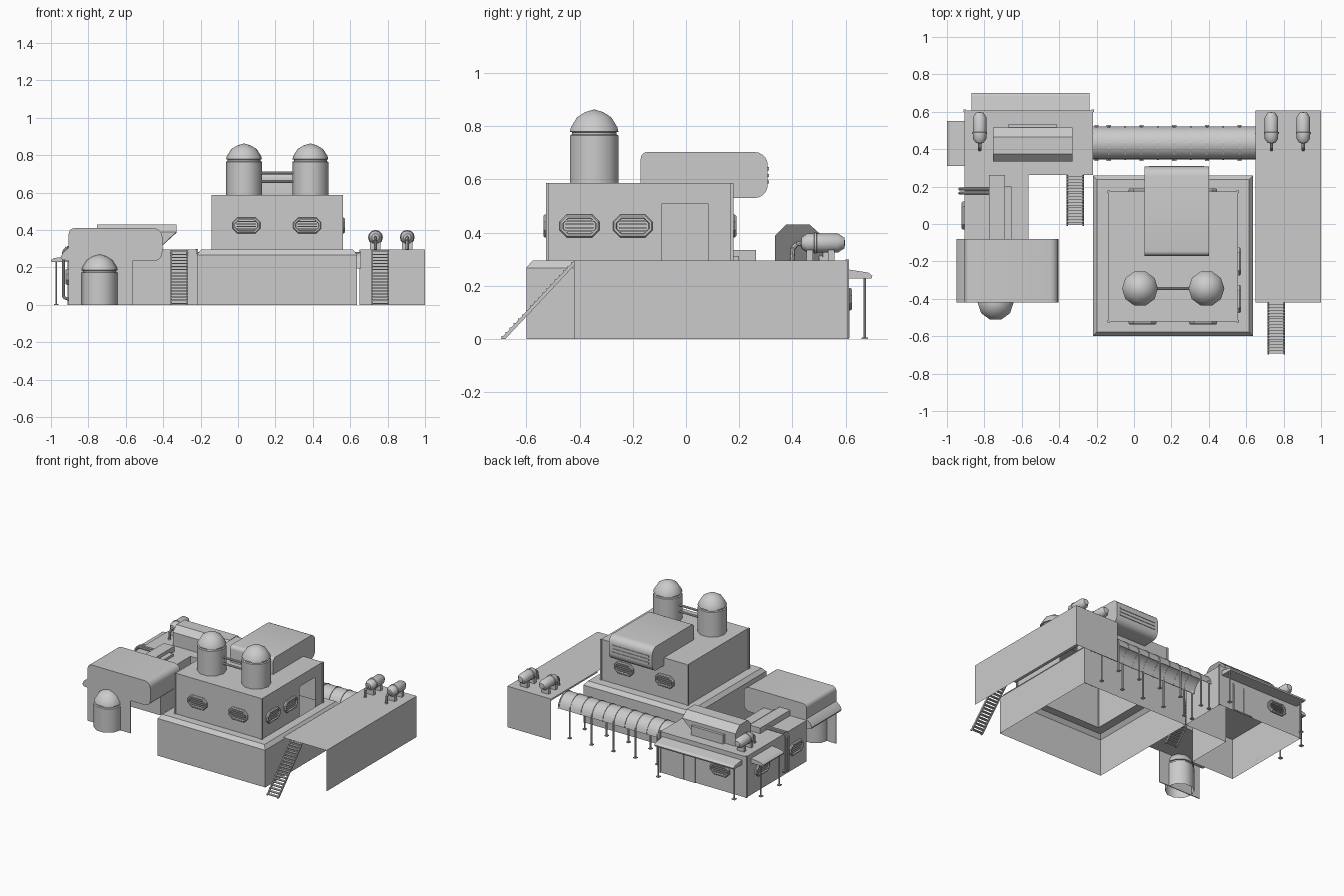
import bpy, bmesh, math
from mathutils import Vector, Matrix

if "Cube" in bpy.data.objects:
    bpy.data.objects.remove(bpy.data.objects["Cube"])


def finish(name, bm, mat=None, smooth=False):
    bmesh.ops.recalc_face_normals(bm, faces=bm.faces)
    me = bpy.data.meshes.new(name)
    bm.to_mesh(me)
    bm.free()
    ob = bpy.data.objects.new(name, me)
    bpy.context.collection.objects.link(ob)
    if mat:
        me.transform(mat)
    if smooth:
        for o in bpy.context.selected_objects:
            o.select_set(False)
        bpy.context.view_layer.objects.active = ob
        ob.select_set(True)
        bpy.ops.object.shade_smooth_by_angle(angle=math.radians(40))
    return ob


def add_prism(bm, pts, axis, a, b, cap_a=True, cap_b=True):
    put = {'x': lambda p, t: (t, p[0], p[1]), 'y': lambda p, t: (p[0], t, p[1]),
           'z': lambda p, t: (p[0], p[1], t)}[axis]
    A = [bm.verts.new(put(p, a)) for p in pts]
    B = [bm.verts.new(put(p, b)) for p in pts]
    n = len(pts)
    for i in range(n):
        bm.faces.new((A[i], A[(i + 1) % n], B[(i + 1) % n], B[i]))
    if cap_a:
        bm.faces.new(A[::-1])
    if cap_b:
        bm.faces.new(B)


def prism(name, pts, axis, a, b, cap_a=True, cap_b=True, smooth=False):
    bm = bmesh.new()
    add_prism(bm, pts, axis, a, b, cap_a, cap_b)
    return finish(name, bm, smooth=smooth)


def rect(x0, y0, x1, y1):
    return [(x0, y0), (x1, y0), (x1, y1), (x0, y1)]


def add_box(bm, x0, x1, y0, y1, z0, z1):
    add_prism(bm, rect(x0, y0, x1, y1), 'z', z0, z1)


def box(name, *d):
    bm = bmesh.new()
    add_box(bm, *d)
    return finish(name, bm)


def poly(name, *faces):
    bm = bmesh.new()
    for f in faces:
        bm.faces.new([bm.verts.new(v) for v in f])
    bmesh.ops.remove_doubles(bm, verts=bm.verts, dist=1e-4)
    return finish(name, bm)


def round_rect(x0, z0, x1, z1, radii, n=5):
    # corner order: lower left, lower right, upper right, upper left
    pts = []
    for k, (x, z, sx, sz) in enumerate([(x0, z0, 1, 1), (x1, z0, -1, 1), (x1, z1, -1, -1), (x0, z1, 1, -1)]):
        r = radii[k]
        for i in range(n + 1):
            a = math.pi + k * math.pi / 2 + i * math.pi / 2 / n
            pts.append((x + sx * r + r * math.cos(a), z + sz * r + r * math.sin(a)))
            if r == 0:
                break
    return pts


def lathe(name, prof, mat, n=10):
    bm = bmesh.new()
    vs = [bm.verts.new((r, 0, z)) for r, z in prof]
    es = [bm.edges.new(p) for p in zip(vs, vs[1:])]
    bmesh.ops.spin(bm, geom=vs + es, axis=(0, 0, 1), cent=(0, 0, 0), angle=2 * math.pi, steps=n)
    bmesh.ops.remove_doubles(bm, verts=bm.verts, dist=1e-4)
    return finish(name, bm, mat, True)


def rod(name, p, q, r=0.006, n=8):
    p, q = Vector(p), Vector(q)
    rot = (q - p).to_track_quat('Z', 'Y').to_matrix().to_4x4()
    h = (q - p).length
    return lathe(name, [(0, 0), (r, 0), (r, h), (0, h)], Matrix.Translation(p) @ rot, n)


def vent(name, loc, deg):
    # octagonal louvre; local -y points out of the wall
    w, h, c, d = 0.075, 0.043, 0.027, 0.016
    def octa(s):
        W, H, C = w - s, h - s, c - s * 0.6
        return [(-W, -H + C), (-W + C, -H), (W - C, -H), (W, -H + C),
                (W, H - C), (W - C, H), (-W + C, H), (-W, H - C)]
    bm = bmesh.new()
    rings = [[bm.verts.new((x, y, z)) for x, z in octa(s)]
             for s, y in [(0, 0), (0, -d * .6), (.005, -d), (.013, -d), (.015, -.004)]]
    for A, B in zip(rings, rings[1:]):
        for i in range(8):
            bm.faces.new((A[i], A[(i + 1) % 8], B[(i + 1) % 8], B[i]))
    bm.faces.new(rings[-1])
    for z in (-.019, -.006, .007, .02):
        add_box(bm, -.052, .052, -.013, -.003, z - .003, z + .003)
    finish(name, bm, Matrix.Translation(loc) @ Matrix.Rotation(math.radians(deg), 4, 'Z'))


def stairs(name, x0, x1, y0, y1, top, n=18):
    bm = bmesh.new()
    for x in (x0, x1 - .008):
        add_prism(bm, [(y0, 0), (y0 + .018, 0), (y1, top - .018), (y1, top)], 'x', x, x + .008)
    for i in range(n):
        t = (i + .5) / n
        y, z = y0 + t * (y1 - y0), t * top
        add_box(bm, x0, x1, y - .004, y + .014, z - .003, z + .003)
    finish(name, bm)


H = 0.295
# main base: open-bottomed walls, chamfered rim and deck ring around the tower
loops = [(-.22, -.60, .637, .26, 0), (-.22, -.60, .637, .26, .268),
         (-.198, -.577, .615, .237, H), (-.135, -.52, .555, .173, H)]
bm = bmesh.new()
rings = [[bm.verts.new((*p, l[4])) for p in rect(*l[:4])] for l in loops]
for A, B in zip(rings, rings[1:]):
    for i in range(4):
        bm.faces.new((A[i], A[(i + 1) % 4], B[(i + 1) % 4], B[i]))
finish("main_base", bm)

# tower with a doorway in its right wall
X0, X1, Y0, Y1, T = -.135, .555, -.52, .173, .587
poly("tower", [(X0, Y0, H), (X1, Y0, H), (X1, Y0, T), (X0, Y0, T)],
     [(X0, Y1, H), (X1, Y1, H), (X1, Y1, T), (X0, Y1, T)],
     [(X0, Y0, H), (X0, Y1, H), (X0, Y1, T), (X0, Y0, T)],
     [(X0, Y0, T), (X1, Y0, T), (X1, Y1, T), (X0, Y1, T)],
     [(X1, Y0, H), (X1, -.09, H), (X1, -.09, .51), (X1, .083, .51), (X1, .083, H),
      (X1, Y1, H), (X1, Y1, T), (X1, Y0, T)])
for x in (X0, X1):
    for y in (Y0, Y1):
        box("tower_corner_trim", x - .006, x + .006, y - .006, y + .006, H, T)
for x in (.045, .37):
    vent("tower_front_vent", (x, Y0, .425), 0)
    vent("tower_back_vent", (x, Y1, .425), 180)
for y in (-.4, -.2):
    vent("tower_right_vent", (X1, y, .425), 90)

# rounded rooftop housing overhanging the back, with a slatted back grille
prism("roof_housing", round_rect(-.17, .53, .307, .703, (0, .05, .05, .025)), 'x', .055, .40, smooth=True)
for z in (.59, .615, .64):
    box("housing_slat", .08, .375, .30, .311, z - .006, z + .006)

# domed tanks and the pipes linking them
def tank(name, x, y, z, h):
    r = .096
    lathe(name, [(r, 0), (r, h), (r - .008, h + .004), (r - .008, h + .012), (r, h + .014),
                 (r - .004, h + .03), (.068, h + .068), (.035, h + .088), (0, h + .098)],
          Matrix.Translation((x, y, z)))

for x in (.032, .387):
    tank("roof_tank", x, -.345, T, .178)
tank("front_tank", -.74, -.42, 0, .172)
for z in (.66, .705):
    rod("tank_pipe", (.1, -.345, z), (.32, -.345, z), .008)

# right platform: roof slab, right wall and back wall
poly("right_platform", [(.65, -.42, H), (1, -.42, H), (1, .607, H), (.65, .607, H)],
     [(1, -.42, 0), (1, .607, 0), (1, .607, H), (1, -.42, H)],
     [(.65, .607, 0), (1, .607, 0), (1, .607, H), (.65, .607, H)])
stairs("right_stairs", .713, .806, -.697, -.42, H)
stairs("left_stairs", -.362, -.268, -.01, .262, H)

# L-shaped left building, open below
prism("left_building", [(-.905, -.08), (-.563, -.08), (-.563, .262), (-.22, .262), (-.22, .607), (-.905, .607)],
      'z', 0, H, cap_a=False)
for x in (-.905, -.22):
    box("building_corner_trim", x - .006, x + .006, .60, .613, 0, H + .005)
box("roof_duct", -.775, -.69, -.08, .262, H, .335)
box("roof_duct_step", -.69, -.655, -.08, .20, H, .312)

# large roof intake with a slanted right end
prof = [(.335, H), (.335, .39), (.375, .43), (.465, .43), (.515, .385), (.515, H)]
bm = bmesh.new()
A = [bm.verts.new((-.755, *p)) for p in prof]
B = [bm.verts.new((-.33 - max(0, .385 - z) * 1.1, y, z)) for y, z in prof]
for i in range(6):
    bm.faces.new((A[i], A[(i + 1) % 6], B[(i + 1) % 6], B[i]))
bm.faces.new(A)
bm.faces.new(B)
finish("roof_intake", bm)
box("intake_back_box", -.67, -.415, .50, .535, H, .36)

# front left canopy with curled edges, carried by a front panel
top = round_rect(-.905, .235, -.405, .41, (0, .045, .045, .03))[1:]
prism("left_canopy", [(-.905, .237), (-.938, .24), (-.948, .255), (-.935, .28), (-.905, .305)] + top[::-1],
      'y', -.42, -.08, smooth=True)
box("front_panel", -.905, -.563, -.42, -.414, 0, .26)

# barrel canopy of the walkway with ribs and posts
def arch(r0, r1):
    o = [(.4325 + r * math.cos(a), .195 + r * math.sin(a)) for r, s in ((r0, 1), (r1, -1))
         for a in [math.pi * i / 8 for i in range(9)][::s]]
    return o

prism("walkway_canopy", arch(.088, .084), 'x', -.22, .65, smooth=True)
for i in range(10):
    x = -.135 + (i - .5) * .0875 + .04375
    prism("walkway_rib", arch(.0915, .083), 'x', x - .004, x + .004)
for i in range(6):
    x = -.2 if i == 5 else -.135 + i * .175
    for y in (.347, .518):
        rod("walkway_post", (x, y, 0), (x, y, .215))
        box("walkway_post_foot", x - .011, x + .011, y - .011, y + .011, 0, .006)

# back and left porch roofs with posts
prism("back_porch_roof", [(.607, .228), (.697, .228), (.70, .238), (.685, .25), (.607, .262)], 'x', -.87, -.237)
prism("left_porch_roof", [(-.905, .228), (-.997, .228), (-1, .238), (-.985, .25), (-.905, .262)], 'y', .31, .55)
for x, y in [(-.855, .672), (-.25, .672), (-.972, .325), (-.972, .535)]:
    rod("porch_post", (x, y, 0), (x, y, .235), .005)
    box("porch_post_foot", x - .012, x + .012, y - .012, y + .012, 0, .006)

# back double door and lower vents
box("back_door_frame", -.50, -.33, .607, .612, 0, .20)
for x in (-.493, -.412):
    box("back_door_leaf", x, x + .075, .612, .615, .005, .192)
vent("back_vent", (-.70, .607, .15), 180)
vent("left_vent", (-.905, .43, .15), -90)
vent("left_vent", (-.905, .045, .15), -90)

# twin pipes running over the left wall
for y in (.165, .187):
    path = [(-.775, y, H + .012), (-.915, y, H + .012), (-.932, y, H - .01), (-.932, y, .04), (-.905, y, .03)]
    for p, q in zip(path, path[1:]):
        rod("wall_pipe", p, q, .008)

# small horizontal roof cylinders with saddles and feed pipes
for x in (-.825, .735, .905):
    cap = [(0, 0), (.02, .003), (.036, .025), (.036, .05), (.04, .052), (.04, .06), (.036, .062),
           (.036, .14), (.02, .165), (0, .168)]
    lathe("roof_cylinder", cap, Matrix.Translation((x, .43, .361)) @ Matrix.Rotation(-math.pi / 2, 4, 'X'), 12)
    for y in (.465, .545):
        box("cylinder_saddle", x - .028, x + .028, y - .012, y + .012, H, .335)
    path = [(x, .44, .361), (x, .415, .357), (x, .402, .343), (x, .398, H)]
    for p, q in zip(path, path[1:]):
        rod("cylinder_feed", p, q, .009)
